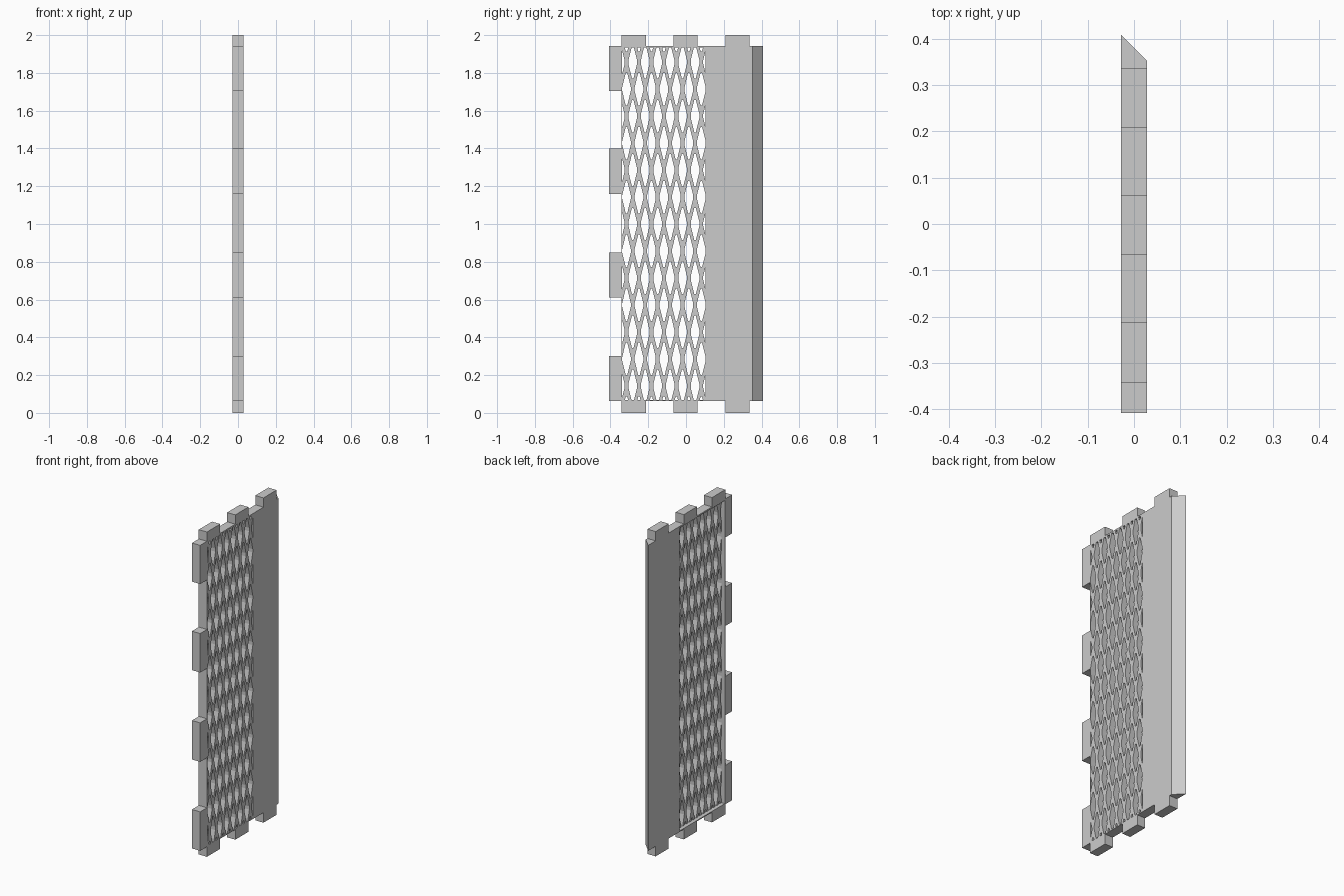
import bpy
import bmesh

cube = bpy.data.objects.get("Cube")
if cube:
    bpy.data.objects.remove(cube, do_unlink=True)

HALF = 0.028                          # half of the panel thickness
EDGE, BACK = -0.342, 0.408            # body limits along y
BOTTOM, TOP = 0.062, 1.943            # body limits along z
MESH_Y, MESH_HALF = -0.117, 0.221     # centre and half width of the lattice
MESH_LOW, MESH_HIGH = 0.068, 1.934

grey = bpy.data.materials.new("plain grey")
grey.use_nodes = True
grey.diffuse_color = (0.6, 0.6, 0.6, 1)
grey.node_tree.nodes["Principled BSDF"].inputs["Base Color"].default_value = (0.6, 0.6, 0.6, 1)


def prism(bm, outline, x0, x1):
    """Extrude a y-z outline from x0 to x1."""
    face = bm.faces.new([bm.verts.new((x0, y, z)) for y, z in outline])
    grown = bmesh.ops.extrude_face_region(bm, geom=[face])["geom"]
    verts = [v for v in grown if isinstance(v, bmesh.types.BMVert)]
    bmesh.ops.translate(bm, verts=verts, vec=(x1 - x0, 0, 0))


def make(name, bm):
    bmesh.ops.recalc_face_normals(bm, faces=bm.faces)
    mesh = bpy.data.meshes.new(name)
    bm.to_mesh(mesh)
    bm.free()
    mesh.materials.append(grey)
    obj = bpy.data.objects.new(name, mesh)
    bpy.context.collection.objects.link(obj)
    return obj


def carve(target, cutter):
    cutter.hide_render = True
    mod = target.modifiers.new("carve", "BOOLEAN")
    mod.operation = "DIFFERENCE"
    mod.solver = "EXACT"
    mod.object = cutter
    bpy.context.view_layer.objects.active = target
    bpy.ops.object.modifier_apply(modifier=mod.name)
    bpy.data.objects.remove(cutter, do_unlink=True)


# Panel outline with joint tabs on the bottom, top and front edges
end_tabs = [(EDGE, -0.213), (-0.066, 0.061), (0.208, 0.335)]
side_tabs = [(BOTTOM, 0.302), (0.61, 0.85), (1.16, 1.4), (1.705, TOP)]
outline = []
for a, b in end_tabs:
    outline += [(a, BOTTOM), (a, 0), (b, 0), (b, BOTTOM)]
outline += [(BACK, BOTTOM), (BACK, TOP)]
for a, b in reversed(end_tabs):
    outline += [(b, TOP), (b, 2), (a, 2), (a, TOP)]
for a, b in reversed(side_tabs):
    outline += [(EDGE, b), (-BACK, b), (-BACK, a), (EDGE, a)]
# drop points repeated at the corners
outline = [p for i, p in enumerate(outline) if p not in outline[:i]]

bm = bmesh.new()
prism(bm, outline, -HALF, HALF)
# Mitred back edge
for v in bm.verts:
    if v.co.x > 0 and v.co.y > BACK - 0.001:
        v.co.y -= 2 * HALF
panel = make("vent_panel", bm)

# Shallow pocket behind the lattice
y0, y1 = MESH_Y - MESH_HALF, MESH_Y + MESH_HALF
bm = bmesh.new()
prism(bm, [(y0, MESH_LOW), (y1, MESH_LOW), (y1, MESH_HIGH), (y0, MESH_HIGH)], -0.1, -0.006)
carve(panel, make("pocket_cutter", bm))

# Staggered diamond holes, trimmed to the lattice area
W, H = 0.0228, 0.086
bm = bmesh.new()
for row in range(15):
    for col in range(8 if row % 2 else 7):
        y = MESH_Y + (col - (3.5 if row % 2 else 3)) * 0.066
        z = row / 7
        quarter = [(W, 0.01), (0.004, H)]
        shape = quarter + [(-a, b) for a, b in reversed(quarter)]
        shape += [(-a, -b) for a, b in shape]
        prism(bm, [(y + a, z + b) for a, b in shape], -0.1, 0.1)
for point, normal in [((0, y0, 0), (0, -1, 0)), ((0, y1, 0), (0, 1, 0)),
                      ((0, 0, MESH_LOW), (0, 0, -1)), ((0, 0, MESH_HIGH), (0, 0, 1))]:
    bmesh.ops.bisect_plane(bm, geom=bm.verts[:] + bm.edges[:] + bm.faces[:],
                           plane_co=point, plane_no=normal, clear_outer=True)
    bmesh.ops.holes_fill(bm, edges=[e for e in bm.edges if e.is_boundary])
carve(panel, make("hole_cutter", bm))
